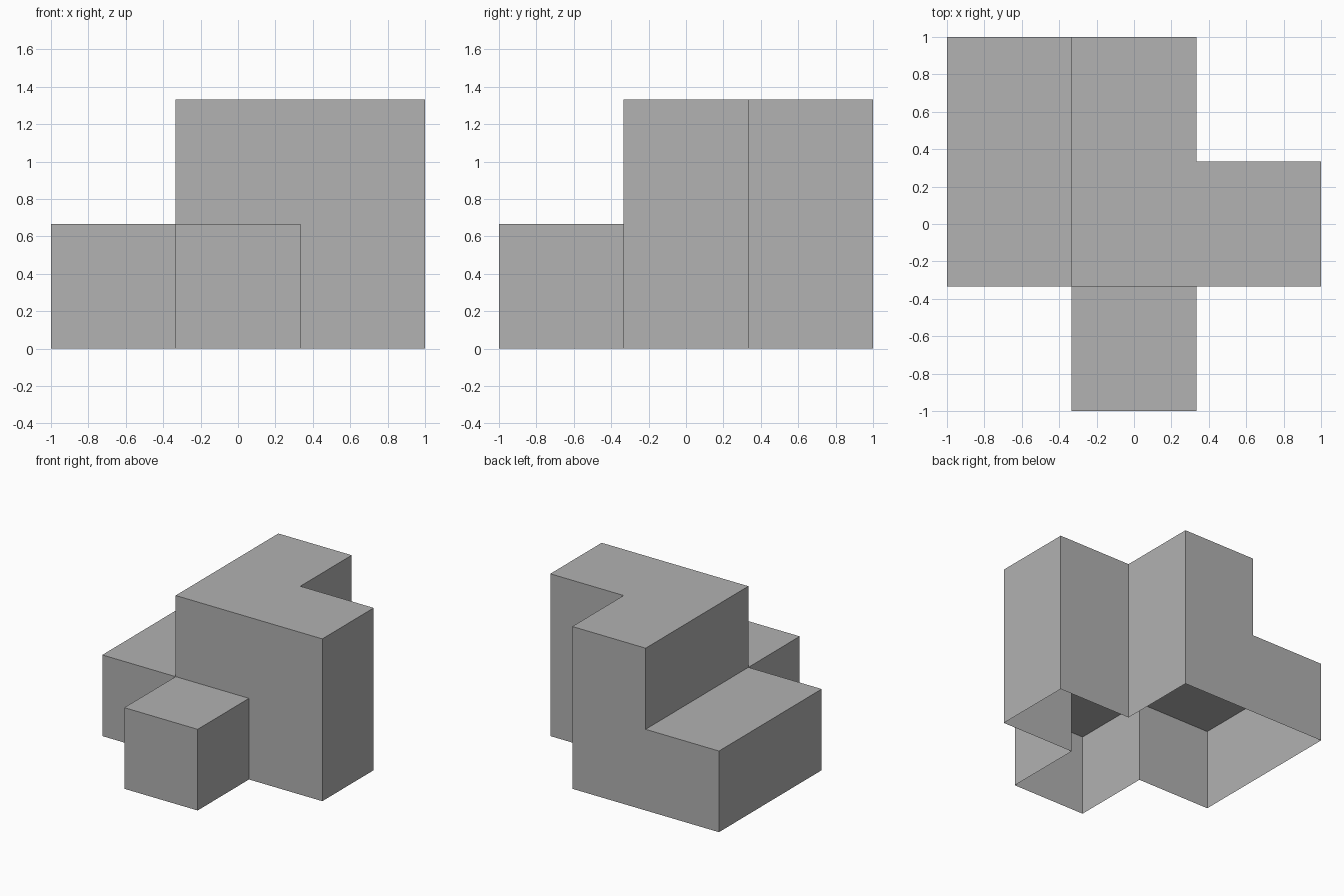
import bpy, bmesh, math

if "Cube" in bpy.data.objects:
    bpy.data.objects.remove(bpy.data.objects["Cube"])

U = 2 / 3  # side of one grid cube
# Column heights in cubes: (column in x, row in y) -> height
HEIGHTS = {
    (1, 1): 2, (1, 2): 2, (2, 1): 2,   # tall L-shaped core
    (0, 1): 1, (0, 2): 1,              # low left wing
    (1, 0): 1,                         # low front block
}


def point(i, j, k):
    return (i * U - 1, j * U - 1, k * U)


bm = bmesh.new()


def quad(*corners):
    bm.faces.new([bm.verts.new(point(*c)) for c in corners])


# Thin shell with an open underside: tops, plus walls where a neighbour is lower
for (i, j), h in HEIGHTS.items():
    quad((i, j, h), (i + 1, j, h), (i + 1, j + 1, h), (i, j + 1, h))
    sides = {
        (0, -1): ((i, j), (i + 1, j)),
        (1, 0): ((i + 1, j), (i + 1, j + 1)),
        (0, 1): ((i + 1, j + 1), (i, j + 1)),
        (-1, 0): ((i, j + 1), (i, j)),
    }
    for (dx, dy), (a, b) in sides.items():
        for k in range(HEIGHTS.get((i + dx, j + dy), 0), h):
            quad((*a, k), (*b, k), (*b, k + 1), (*a, k + 1))

# Join the cube faces into large flat panels
bmesh.ops.remove_doubles(bm, verts=bm.verts, dist=0.001)
bmesh.ops.dissolve_limit(bm, angle_limit=math.radians(1),
                         verts=bm.verts, edges=bm.edges)

mesh = bpy.data.meshes.new("stepped_block_shell")
bm.to_mesh(mesh)
bm.free()

grey = bpy.data.materials.new("plain grey")
grey.diffuse_color = (0.445, 0.445, 0.445, 1)
grey.use_nodes = True
grey.node_tree.nodes["Principled BSDF"].inputs["Base Color"].default_value = grey.diffuse_color
mesh.materials.append(grey)

shell = bpy.data.objects.new("stepped_block_shell", mesh)
bpy.context.collection.objects.link(shell)
